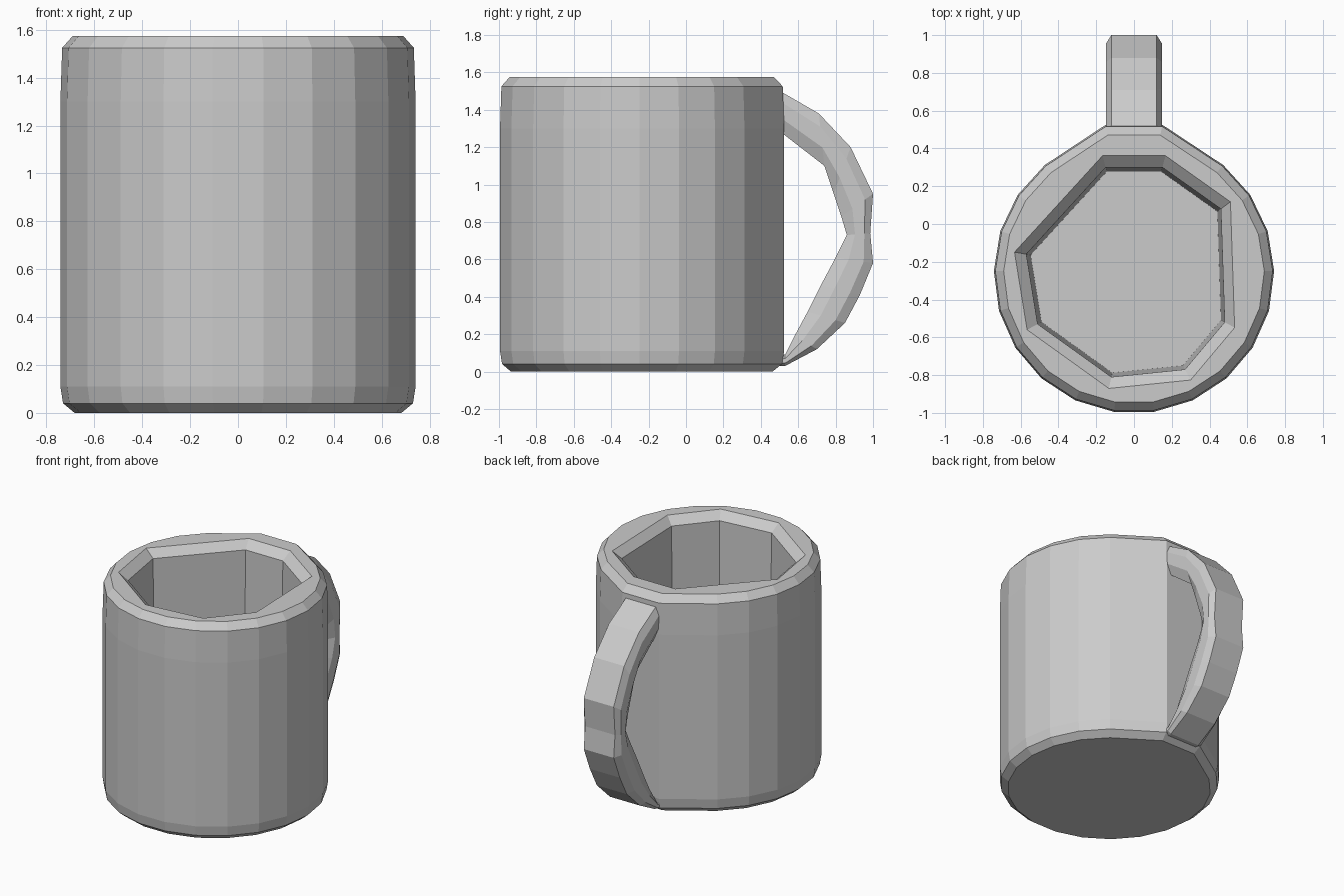
import bpy, bmesh, math

if "Cube" in bpy.data.objects:
    bpy.data.objects.remove(bpy.data.objects["Cube"])

CY = -0.26   # centre of the cup in y


def loft(name, rings):
    """Closed solid skinned through equal-length rings of 3D points."""
    bm = bmesh.new()
    loops = [[bm.verts.new(p) for p in ring] for ring in rings]
    n = len(loops[0])
    for a, b in zip(loops, loops[1:]):
        for i in range(n):
            j = (i + 1) % n
            bm.faces.new((a[i], a[j], b[j], b[i]))
    bm.faces.new(loops[0][::-1])
    bm.faces.new(loops[-1])
    bmesh.ops.recalc_face_normals(bm, faces=bm.faces)
    mesh = bpy.data.meshes.new(name)
    bm.to_mesh(mesh)
    bm.free()
    obj = bpy.data.objects.new(name, mesh)
    bpy.context.collection.objects.link(obj)
    return obj


def ring(outline, scale, z):
    """Outline scaled about the cup centre at height z."""
    return [(x * scale, CY + (y - CY) * scale, z) for x, y in outline]


# Outer outline: faceted circle, flattened out to the handle at the back
outer = []
for i in range(18):
    a = math.radians(129.5 + 281 * i / 17)
    outer.append((0.742 * math.cos(a), CY + 0.742 * math.sin(a)))
outer += [(0.15, 0.525), (-0.15, 0.525)]

cup = loft("cup_body", [ring(outer, s, z) for s, z in (
    (0.92, 0.0), (0.985, 0.04), (1.0, 0.11), (1.0, 1.3), (0.99, 1.525), (0.93, 1.575))])

# Coarse eight-sided hollow with a flared lip
inner = [(-0.15, 0.30), (-0.57, -0.16), (-0.51, -0.53), (-0.12, -0.81),
         (0.27, -0.77), (0.48, -0.52), (0.46, 0.08), (0.15, 0.30)]
cutter = loft("hollow_cutter", [ring(inner, s, z) for s, z in (
    (0.96, 0.12), (1.0, 1.52), (1.16, 1.60))])
cutter.hide_render = True

mod = cup.modifiers.new("hollow", 'BOOLEAN')
mod.operation = 'DIFFERENCE'
mod.solver = 'EXACT'
mod.object = cutter
bpy.context.view_layer.objects.active = cup
bpy.ops.object.modifier_apply(modifier=mod.name)
bpy.data.objects.remove(cutter)

# Handle: stations of (outer y, z, inner y, z) from top joint to bottom joint
stations = [(0.40, 1.56, 0.42, 1.34), (0.52, 1.49, 0.52, 1.27), (0.71, 1.38, 0.74, 1.10),
            (0.88, 1.20, 0.79, 0.95), (1.00, 0.95, 0.83, 0.83), (0.985, 0.74, 0.86, 0.73),
            (1.00, 0.58, 0.80, 0.61), (0.93, 0.41, 0.72, 0.46), (0.85, 0.26, 0.65, 0.32),
            (0.70, 0.12, 0.58, 0.19), (0.53, 0.03, 0.53, 0.09), (0.44, 0.03, 0.44, 0.09)]
# Bevelled cross-section: (half width, fraction from outer to inner edge)
half = [(0.12, 0.0), (0.147, 0.25), (0.147, 0.65), (0.115, 1.0)]
section = half + [(-w, t) for w, t in reversed(half)]
loft("handle", [[(w, oy + (iy - oy) * t, oz + (iz - oz) * t) for w, t in section]
                for oy, oz, iy, iz in stations])
